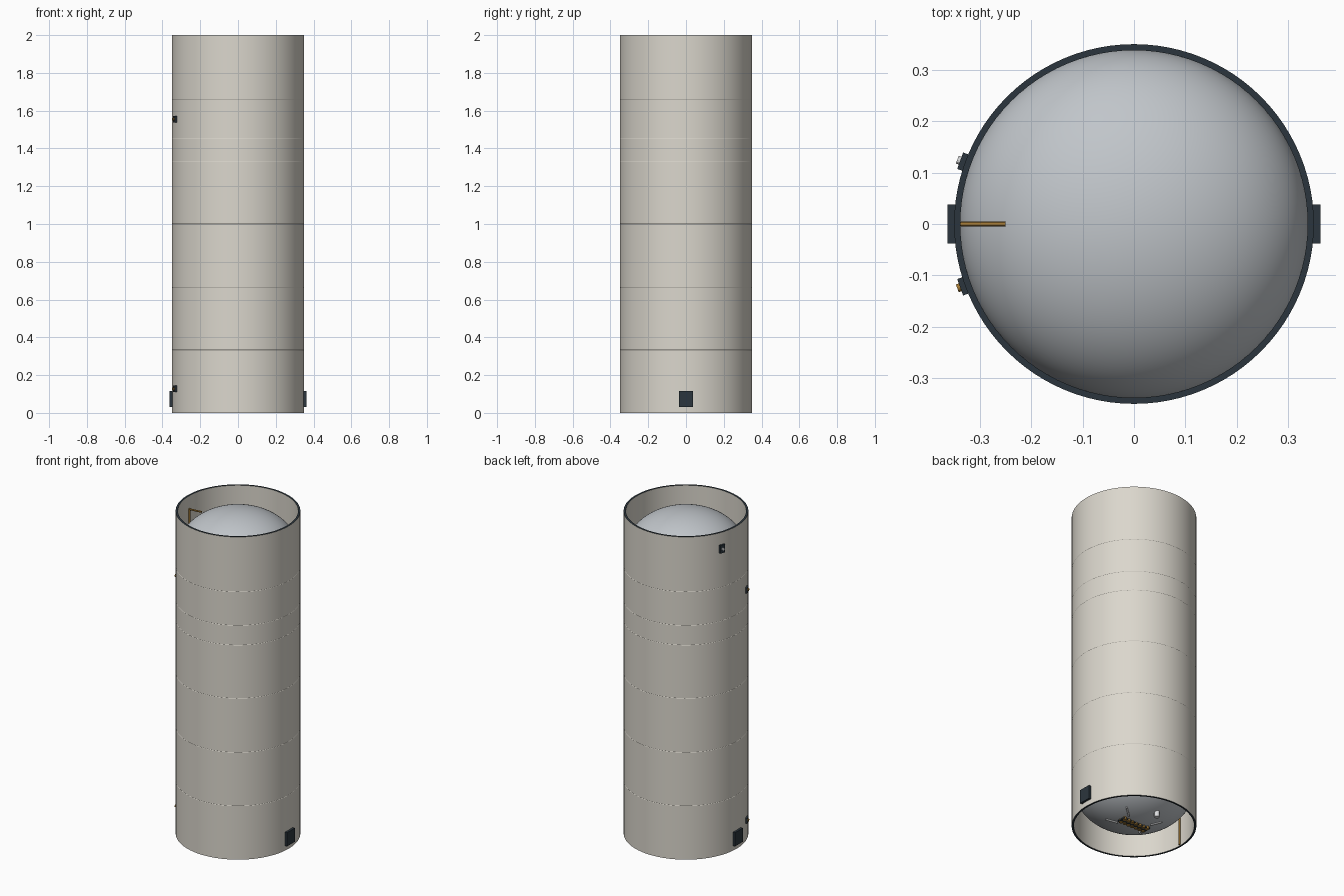
import bpy, bmesh, math
from mathutils import Vector, Matrix

if "Cube" in bpy.data.objects:
    bpy.data.objects.remove(bpy.data.objects["Cube"])

R, RI, H = 0.35, 0.338, 2.0
DOME_H = 0.239


def mat(name, rgb):
    m = bpy.data.materials.new(name)
    m.diffuse_color = (*rgb, 1)
    m.use_nodes = True
    m.node_tree.nodes["Principled BSDF"].inputs["Base Color"].default_value = m.diffuse_color
    return m


SHELL = mat("warm_grey_paint", (0.71, 0.68, 0.61))
DOME = mat("dome_metal", (0.53, 0.56, 0.59))
DARK = mat("dark_slate", (0.024, 0.036, 0.047))
COPPER = mat("bronze", (0.36, 0.19, 0.035))
WHITE = mat("pale_metal", (0.72, 0.73, 0.74))


def finish(name, bm, *mats, smooth=True):
    bmesh.ops.recalc_face_normals(bm, faces=bm.faces)
    me = bpy.data.meshes.new(name)
    bm.to_mesh(me)
    bm.free()
    ob = bpy.data.objects.new(name, me)
    bpy.context.collection.objects.link(ob)
    for m in mats:
        me.materials.append(m)
    if smooth:
        bpy.ops.object.select_all(action='DESELECT')
        ob.select_set(True)
        bpy.context.view_layer.objects.active = ob
        bpy.ops.object.shade_smooth_by_angle(angle=math.radians(30))
    return ob


def lathe(name, profile, mats, closed=False, steps=96):
    bm = bmesh.new()
    vs = [bm.verts.new((r, 0, z)) for r, z in profile]
    pairs = list(zip(vs, vs[1:])) + ([(vs[-1], vs[0])] if closed else [])
    es = [bm.edges.new(p) for p in pairs]
    bmesh.ops.spin(bm, geom=vs + es, cent=(0, 0, 0), axis=(0, 0, 1),
                   angle=math.tau, steps=steps)
    bmesh.ops.remove_doubles(bm, verts=bm.verts, dist=1e-5)
    return finish(name, bm, *mats)


def box(name, size, loc, m, turn=0):
    bm = bmesh.new()
    bmesh.ops.create_cube(bm, size=1, matrix=Matrix.Translation(loc)
                          @ Matrix.Rotation(turn, 4, 'Z') @ Matrix.Diagonal((*size, 1)))
    return finish(name, bm, m, smooth=False)


def rod(name, a, b, r, m, sides=12):
    a, b = Vector(a), Vector(b)
    d = b - a
    bm = bmesh.new()
    bmesh.ops.create_cone(bm, cap_ends=True, segments=sides, radius1=r, radius2=r,
                          depth=d.length, matrix=Matrix.Translation((a + b) / 2)
                          @ d.to_track_quat('Z', 'Y').to_matrix().to_4x4())
    return finish(name, bm, m)


# Barrel: open tube with fine panel seams, dark end faces
profile = [(RI, 0), (R, 0)]
for z in (0.333, 0.665, 1.0, 1.33, 1.452, 1.66):
    profile += [(R, z - 0.0015), (R - 0.001, z), (R, z + 0.0015)]
profile += [(R, H), (RI, H)]
barrel = lathe("barrel", profile, (SHELL, DARK), closed=True)
for p in barrel.data.polygons:
    end = p.center.z < 1e-4 or p.center.z > H - 1e-4
    p.material_index = 1 if end else 0

# Elliptical end domes recessed inside the barrel
for name, base, sign in (("upper_dome", 1.755, 1), ("lower_dome", 0.25, -1)):
    arc = [i * math.pi / 48 for i in range(25)]
    lathe(name, [((RI + 0.0005) * math.cos(t), base + sign * DOME_H * math.sin(t))
                 for t in arc], (DOME,))

# Internal feed line along the wall, turning in to the upper dome
rod("feed_line", (-0.333, 0, 0.004), (-0.333, 0, 1.92), 0.005, COPPER)
rod("feed_line_branch", (-0.337, 0, 1.92), (-0.25, 0, 1.925), 0.005, COPPER)

# Hold-down pads on both sides of the base
for side in (-1, 1):
    box("base_pad", (0.016, 0.075, 0.085), (side * 0.355, 0, 0.073), DARK)

# Small wall fittings: dark plate with a stub
for name, y, z, h, m in (("lower_port", -1, 0.127, 0.034, COPPER),
                         ("middle_port", -1, 1.555, 0.034, COPPER),
                         ("upper_port", 1, 1.90, 0.05, WHITE)):
    a = math.pi - y * math.radians(20)
    out = Vector((math.cos(a), math.sin(a), 0))
    up = Vector((0, 0, z))
    box(name + "_plate", (0.014, 0.034, h), out * 0.353 + up, DARK, a)
    rod(name + "_stub", out * 0.355 + up, out * 0.366 + up, 0.008, m)


def low_z(x, y):
    return 0.25 - DOME_H * math.sqrt(1 - (x * x + y * y) / RI ** 2)


# Row of outlet stubs under the lower dome
for i in range(-3, 4):
    for y in (-0.017, 0.017):
        x = i * 0.027
        rod("outlet_stub", (x, y, 0.002), (x, y, low_z(x, y) + 0.006), 0.011, COPPER)
box("outlet_manifold", (0.19, 0.05, 0.008), (0, 0, 0.01), DARK)

# Diagonal struts and a small sensor can around the outlets
for sx in (-1, 1):
    for sy in (-1, 1):
        a, b = (sx * 0.08, sy * 0.05), (sx * 0.13, sy * 0.09)
        rod("strut", (*a, low_z(*a) - 0.006), (*b, low_z(*b) - 0.004), 0.005, WHITE)
rod("sensor_can", (-0.042, 0.15, 0.008), (-0.042, 0.15, 0.045), 0.015, WHITE, 16)
